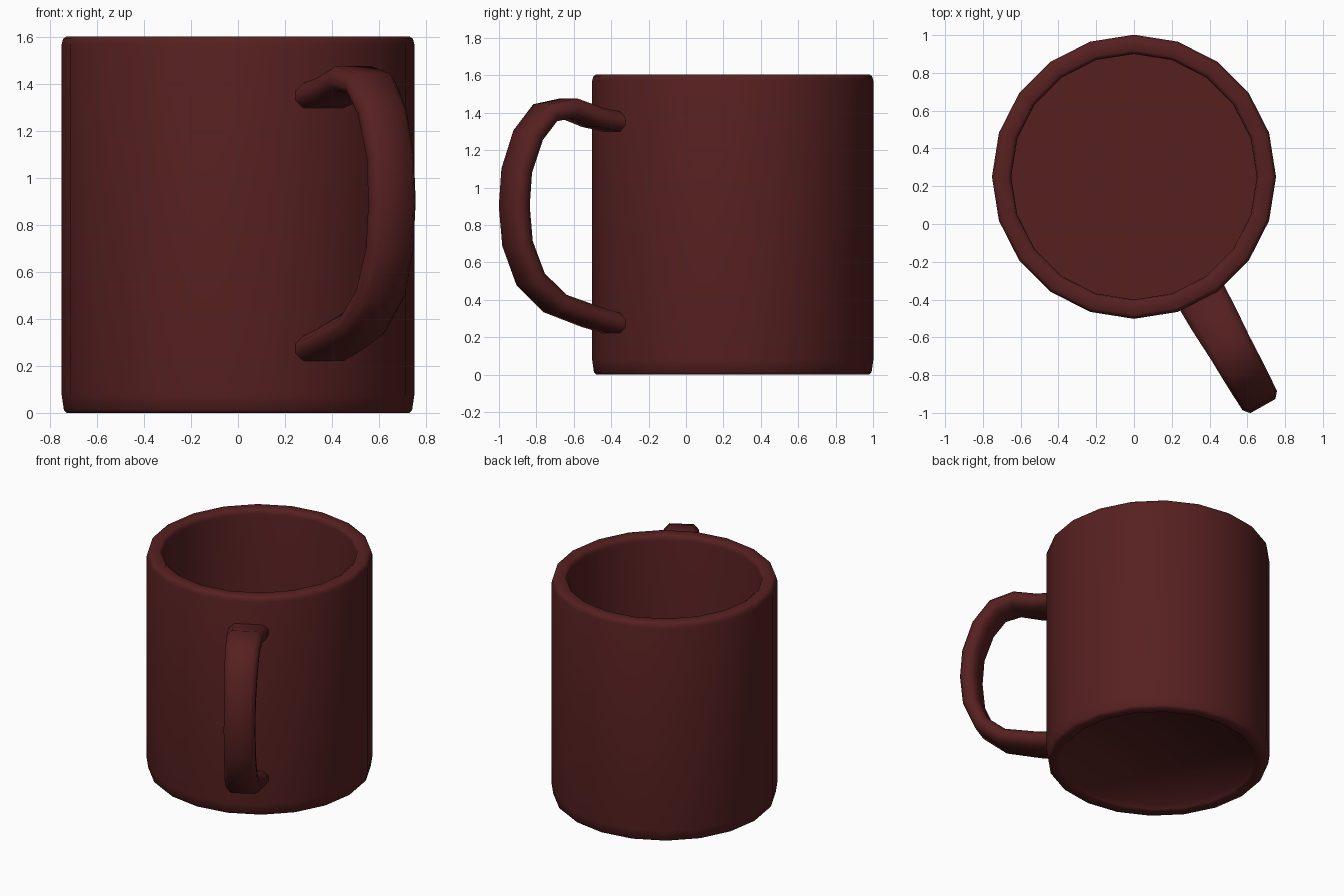
import bpy, bmesh, math
from mathutils import Vector

if "Cube" in bpy.data.objects:
    bpy.data.objects.remove(bpy.data.objects["Cube"])

CENTRE = Vector((0, 0.25, 0))
SIDES = 20

mat = bpy.data.materials.new("dark_red_glaze")
mat.diffuse_color = (0.095, 0.0145, 0.0145, 1)
mat.use_nodes = True
mat.node_tree.nodes["Principled BSDF"].inputs["Base Color"].default_value = mat.diffuse_color


def finish(name, bm, angle):
    bmesh.ops.recalc_face_normals(bm, faces=bm.faces)
    mesh = bpy.data.meshes.new(name)
    bm.to_mesh(mesh)
    bm.free()
    obj = bpy.data.objects.new(name, mesh)
    bpy.context.collection.objects.link(obj)
    mesh.materials.append(mat)
    bpy.ops.object.select_all(action='DESELECT')
    obj.select_set(True)
    bpy.context.view_layer.objects.active = obj
    bpy.ops.object.shade_smooth_by_angle(angle=math.radians(angle))
    return obj


def skin(bm, rings):
    """Bridge equal closed rings of points and cap both ends."""
    loops = [[bm.verts.new(p) for p in ring] for ring in rings]
    n = len(loops[0])
    for a, b in zip(loops, loops[1:]):
        for i in range(n):
            j = (i + 1) % n
            bm.faces.new((a[i], a[j], b[j], b[i]))
    bm.faces.new(loops[0])
    bm.faces.new(loops[-1])


# Mug body: lathed from the underside recess, over the rim, to the inner floor
profile = [(0.63, 0.035), (0.655, 0.008), (0.67, 0), (0.73, 0), (0.742, 0.012),
           (0.752, 0.08), (0.752, 1.57), (0.745, 1.595), (0.73, 1.605),
           (0.67, 1.605), (0.655, 1.595), (0.65, 1.57), (0.65, 0.08)]
bm = bmesh.new()
skin(bm, [[CENTRE + Vector((r * math.cos(2 * math.pi * i / SIDES),
                            r * math.sin(2 * math.pi * i / SIDES), z))
           for i in range(SIDES)] for r, z in profile])
finish("mug_body", bm, 60)

# Handle: rounded flat strap swept along (radius, height, width) points
path = [(0.70, 1.345, 0.27), (0.86, 1.375, 0.26), (1.01, 1.425, 0.24),
        (1.15, 1.40, 0.23), (1.255, 1.28, 0.22), (1.325, 1.09, 0.21),
        (1.34, 0.90, 0.21), (1.32, 0.70, 0.21), (1.24, 0.51, 0.22),
        (1.09, 0.38, 0.23), (0.86, 0.305, 0.26), (0.70, 0.265, 0.27)]
THICK = 0.105
out = Vector((0.49, -0.872, 0)).normalized()
side = Vector((-out.y, out.x, 0))
up = Vector((0, 0, 1))
section = [(0.5, 0.18), (0.36, 0.5), (-0.36, 0.5), (-0.5, 0.18),
           (-0.5, -0.18), (-0.36, -0.5), (0.36, -0.5), (0.5, -0.18)]
points = [CENTRE + out * r + up * z for r, z, w in path]
rings = []
for k, p in enumerate(points):
    tangent = (points[min(k + 1, len(points) - 1)] - points[max(k - 1, 0)]).normalized()
    normal = tangent.cross(side).normalized()
    w = path[k][2]
    rings.append([p + side * (a * w) + normal * (b * THICK) for a, b in section])
bm = bmesh.new()
skin(bm, rings)
finish("handle", bm, 60)
